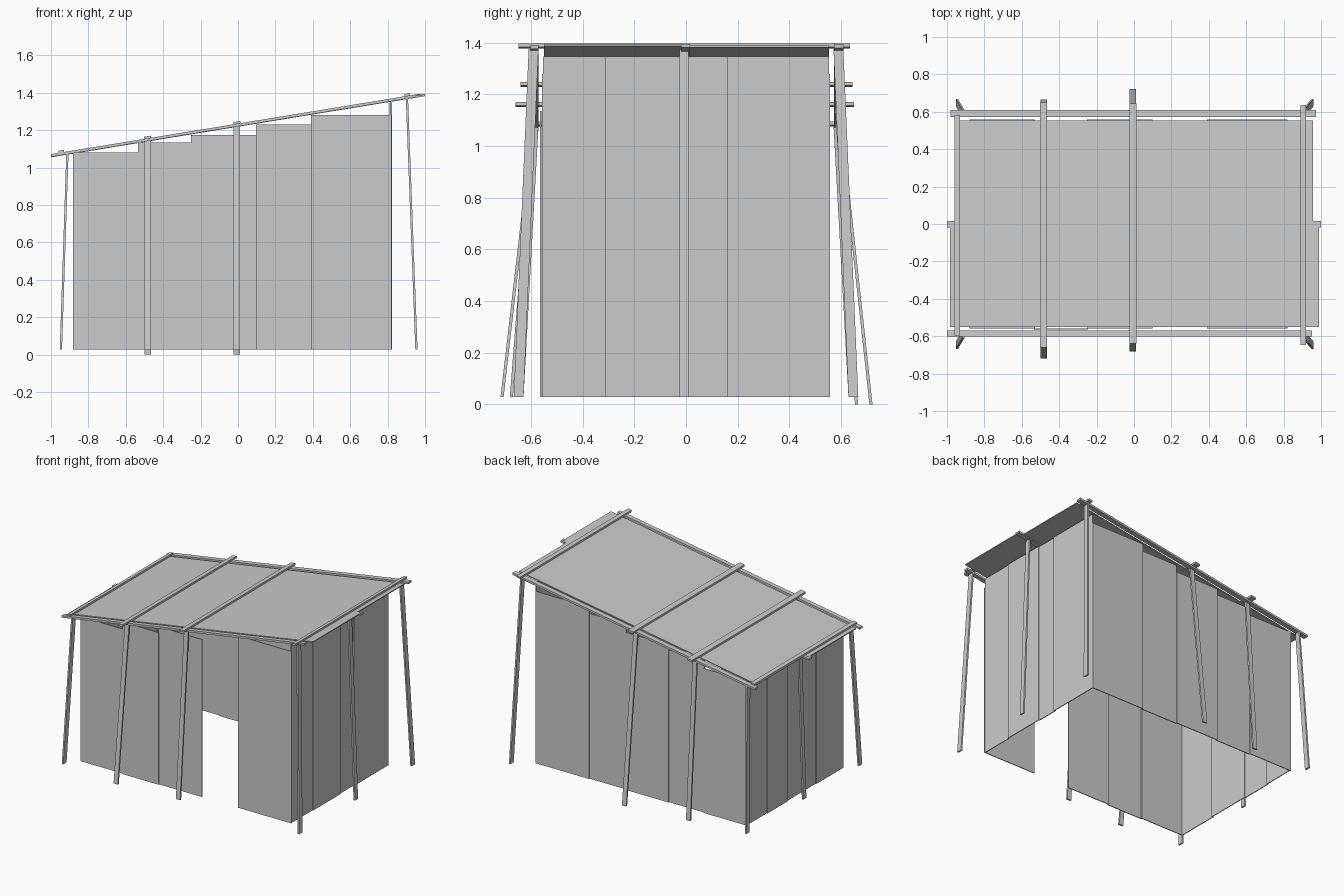
import bpy
from mathutils import Vector

if "Cube" in bpy.data.objects:
    bpy.data.objects.remove(bpy.data.objects["Cube"])


def bar(name, p0, p1, a, b):
    """Prism from p0 to p1 whose end faces are spanned by full-width vectors a and b."""
    a, b = Vector(a) / 2, Vector(b) / 2
    verts = [Vector(p) + s * a + t * b for p in (p0, p1)
             for s, t in ((-1, -1), (1, -1), (1, 1), (-1, 1))]
    faces = [(3, 2, 1, 0), (4, 5, 6, 7)] + [
        (i, (i + 1) % 4, (i + 1) % 4 + 4, i + 4) for i in range(4)]
    mesh = bpy.data.meshes.new(name)
    mesh.from_pydata(verts, [], faces)
    # consistent outward normals
    import bmesh
    bm = bmesh.new()
    bm.from_mesh(mesh)
    bmesh.ops.recalc_face_normals(bm, faces=bm.faces)
    bm.to_mesh(mesh)
    bm.free()
    ob = bpy.data.objects.new(name, mesh)
    bpy.context.collection.objects.link(ob)
    return ob


def roof_z(x):
    return 1.228 + 0.1635 * x


def sloped(name, x0, x1, y0, y1, thick, dz=0):
    y = (y0 + y1) / 2
    return bar(name, (x0, y, roof_z(x0) + dz), (x1, y, roof_z(x1) + dz),
               (0, y1 - y0, 0), (0, 0, thick))


BASE = 0.028   # underside of wall panels
T = 0.006      # panel thickness

# Front and back wall panels, stepped tops and alternately overlapping; doorway in front
long_panels = [(-0.88, -0.53, 1.08), (-0.535, -0.245, 1.135), (-0.25, 0.10, 1.175),
               (0.095, 0.395, 1.23), (0.39, 0.82, 1.28)]
for i, (x0, x1, top) in enumerate(long_panels):
    for side, label in ((-1, "front"), (1, "back")):
        if side < 0 and i == 3:
            continue
        outer = (i % 2 == 1) if side < 0 else (i % 2 == 0)
        y = side * (0.562 if side < 0 and outer else 0.555 if outer or side < 0 else 0.548)
        bar(f"{label}_wall_panel", ((x0 + x1) / 2, y, BASE), ((x0 + x1) / 2, y, top),
            (x1 - x0, 0, 0), (0, T, 0))

# End wall panels
for label, x, top, ys in (("right", 0.817, 1.347, (-0.552, -0.31, 0.0, 0.16, 0.552)),
                          ("left", -0.877, 1.077, (-0.552, -0.24, 0.09, 0.32, 0.552))):
    for i, (y0, y1) in enumerate(zip(ys, ys[1:])):
        px = x + (0.003 if i % 2 else -0.003)
        bar(f"{label}_wall_panel", (px, (y0 + y1) / 2, BASE), (px, (y0 + y1) / 2, top),
            (0, y1 - y0 + 0.004, 0), (T, 0, 0))

# Two roof sheets
sloped("front_roof_sheet", -0.985, 0.99, -0.55, 0.0, 0.007, 0.001)
sloped("back_roof_sheet", -0.955, 0.957, 0.0, 0.553, 0.007, 0.001)

# Sloping rails along the roof
sloped("front_roof_rail", -1.0, 0.953, -0.602, -0.57, 0.015)
sloped("back_roof_rail", -0.982, 0.972, 0.573, 0.61, 0.015)
sloped("ridge_rail", -1.0, 1.0, -0.02, 0.016, 0.013, -0.003)

# Cross beams laid over the rails, tilted with the roof
for x, w, y0, y1 in ((-0.945, 0.028, -0.597, 0.583), (-0.483, 0.038, -0.66, 0.65),
                     (-0.006, 0.038, -0.64, 0.645), (0.905, 0.028, -0.648, 0.635)):
    z = roof_z(x) + 0.012
    bar("roof_cross_beam", (x, y0, z), (x, y1, z), (w, 0, w * 0.1635), (0, 0, 0.014))

# Splayed corner legs and upright-looking end legs
for side in (-1, 1):
    xt, xb = (0.903, 0.954) if side > 0 else (-0.912, -0.947)
    zt = roof_z(xt)
    for y in (-1, 1):
        bar("corner_leg", (xt, y * 0.59, zt), (xb, y * 0.648, BASE), (0.012, 0, 0), (0, 0.038, 0))
    bar("end_leg", (xt, -0.007, zt), (xb, -0.007, BASE), (0.012, 0, 0), (0, 0.035, 0))

# Leaning legs along front and back
for x, yb, zb in ((-0.483, -0.712, BASE), (-0.006, -0.676, BASE),
                  (-0.483, 0.66, 0), (-0.006, 0.716, 0)):
    yt = 0.582 if yb > 0 else -0.582
    bar("side_leg", (x, yt, roof_z(x) + 0.005), (x, yb, zb), (0.034, 0, 0), (0, 0.012, 0))
